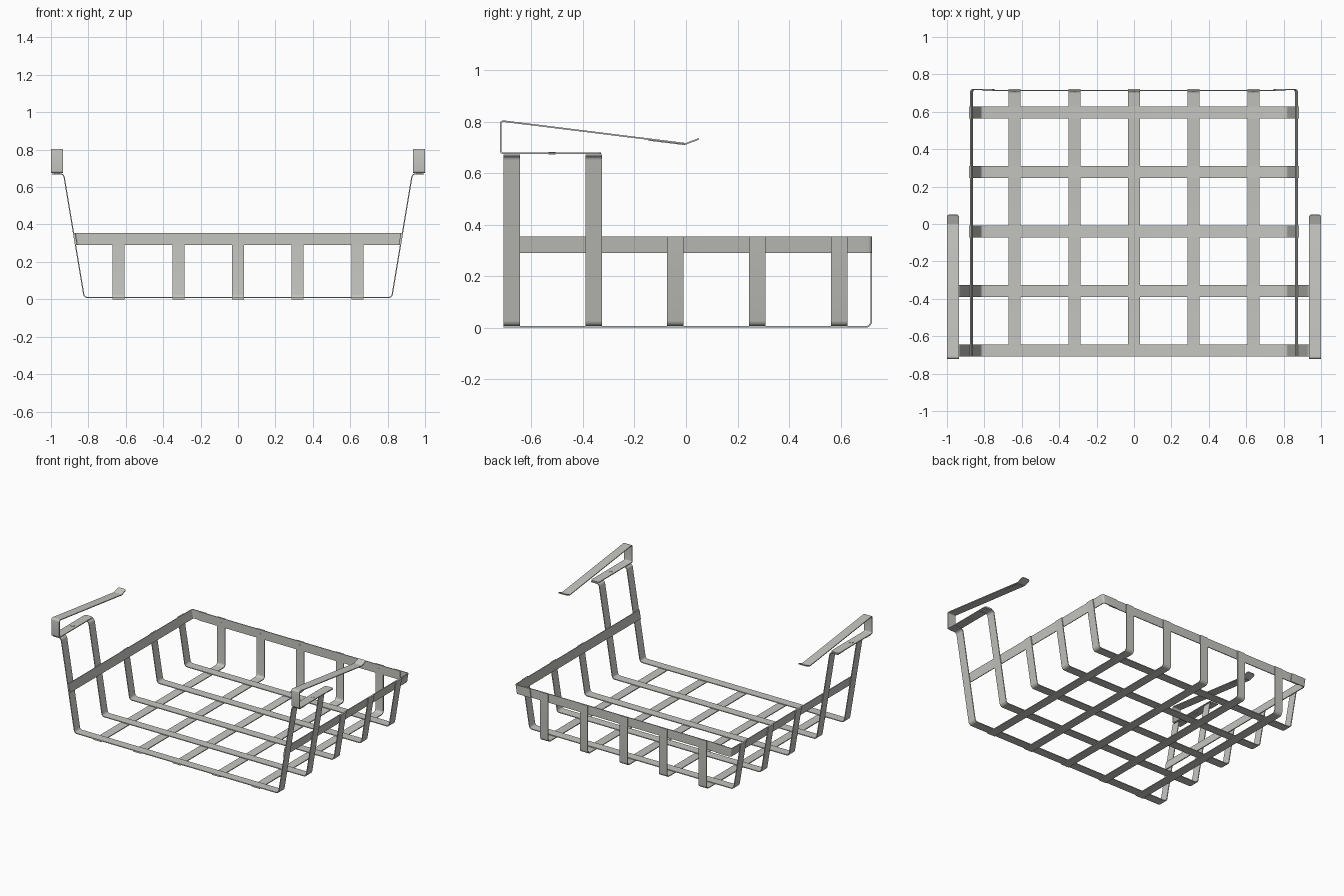
import bpy, bmesh, math
from mathutils import Vector

if "Cube" in bpy.data.objects:
    bpy.data.objects.remove(bpy.data.objects["Cube"])

T, W = 0.006, 0.064          # strip thickness and width

steel = bpy.data.materials.new("light_grey_steel")
steel.diffuse_color = (0.56, 0.56, 0.53, 1)
steel.use_nodes = True
steel.node_tree.nodes["Principled BSDF"].inputs["Base Color"].default_value = steel.diffuse_color


def finish(bm, name):
    bmesh.ops.recalc_face_normals(bm, faces=bm.faces)
    me = bpy.data.meshes.new(name)
    bm.to_mesh(me)
    bm.free()
    me.materials.append(steel)
    ob = bpy.data.objects.new(name, me)
    bpy.context.collection.objects.link(ob)
    bpy.ops.object.select_all(action='DESELECT')
    ob.select_set(True)
    bpy.context.view_layer.objects.active = ob
    bpy.ops.object.shade_smooth_by_angle(angle=math.radians(30))
    return ob


def fillet(pts, r, seg=5):
    """Round every inner corner of a path."""
    out = [pts[0]]
    for a, p, b in zip(pts, pts[1:], pts[2:]):
        u, v = (a - p).normalized(), (b - p).normalized()
        half = u.angle(v) / 2
        d = min(r / math.tan(half), 0.45 * min((a - p).length, (b - p).length))
        rr = d * math.tan(half)
        c = p + (u + v).normalized() * (rr / math.sin(half))
        s, e = p + u * d - c, p + v * d - c
        out += [c + s.slerp(e, i / seg).normalized() * rr for i in range(seg + 1)]
    return out + [pts[-1]]


def strip(name, pts, across, radius=0.02, width=W, thick=T, round_ends=False):
    """Flat bar bent along a path; 'across' is its width direction."""
    across = Vector(across).normalized()
    path = fillet([Vector(p) for p in pts], radius)
    seg_n = [(b - a).cross(across).normalized() for a, b in zip(path, path[1:])]
    bm = bmesh.new()
    rings = []
    for i, p in enumerate(path):
        n0, n1 = seg_n[max(i - 1, 0)], seg_n[min(i, len(seg_n) - 1)]
        n = (n0 + n1).normalized()
        n *= thick / 2 / n.dot(n0)
        w = across * width / 2
        rings.append([bm.verts.new(q) for q in (p + n - w, p + n + w, p - n + w, p - n - w)])
    for a, b in zip(rings, rings[1:]):
        for k in range(4):
            bm.faces.new((a[k], a[(k + 1) % 4], b[(k + 1) % 4], b[k]))
    bm.faces.new(rings[0])
    bm.faces.new(rings[-1])
    if round_ends:
        ends = [bm.edges.get((r[i], r[j])) for r in (rings[0], rings[-1]) for i, j in ((1, 2), (3, 0))]
        bmesh.ops.bevel(bm, geom=ends, offset=0.014, segments=4, profile=0.5, affect='EDGES')
    return finish(bm, name)


def rivet(name, loc, axis, r, h):
    bm = bmesh.new()
    bmesh.ops.create_cone(bm, cap_ends=True, segments=16, radius1=r, radius2=r, depth=h)
    ob = finish(bm, name)
    ob.location = loc
    ob.rotation_euler = Vector(axis).to_track_quat('Z', 'Y').to_euler()


# Side wall line: strap centre x at a given height
def wall(z):
    return 0.822 + 0.11 * (z - 0.009) / 0.663


# Cross straps; the front two rise to the hanging brackets
for i in range(5):
    y = -0.677 + 0.318 * i
    if i < 2:
        half = [(0.995, y, 0.670), (0.932, y, 0.670), (0.822, y, 0.009)]
    else:
        half = [(wall(0.354), y, 0.354), (0.822, y, 0.009)]
    pts = [(-x, yy, z) for x, yy, z in half] + half[::-1]
    strip("cross_strap_%d" % (i + 1), pts, (0, 1, 0), 0.022)

# Lengthwise straps, turned up at the back, with rivets in the rim
for i in range(5):
    x = -0.638 + 0.319 * i
    strip("long_strap_%d" % (i + 1),
          [(x, -0.708, 0.003), (x, 0.719, 0.003), (x, 0.719, 0.354)], (1, 0, 0), 0.022)
    rivet("rim_rivet_%d" % (i + 1), (x, 0.715, 0.322), (0, 1, 0), 0.008, 0.014)

# Back rim
strip("back_rim", [(-0.81, 0.713, 0.322), (0.81, 0.713, 0.322)], (0, 0, 1))

for s, side in ((-1, "left"), (1, "right")):
    # Tilted side rim with a tab folded behind the back rim
    x = wall(0.322) - T
    strip(side + "_side_rim",
          [(s * x, -0.708, 0.322), (s * x, 0.719, 0.322), (s * 0.75, 0.719, 0.322)],
          (s * 0.164, 0, 0.986), 0.012, width=0.065)
    # Hanging bracket with sprung lever
    hx = s * 0.968
    strip(side + "_bracket",
          [(hx, -0.33, 0.677), (hx, -0.719, 0.677), (hx, -0.719, 0.803),
           (hx, 0.0, 0.714), (hx, 0.05, 0.733)], (1, 0, 0), 0.010, round_ends=True)
    strip(side + "_lever_pad", [(hx, -0.147, 0.728), (hx, -0.004, 0.7105)],
          (1, 0, 0), width=0.04, thick=0.004)
    rivet(side + "_bracket_rivet", (hx, -0.52, 0.677), (0, 0, 1), 0.014, 0.010)
